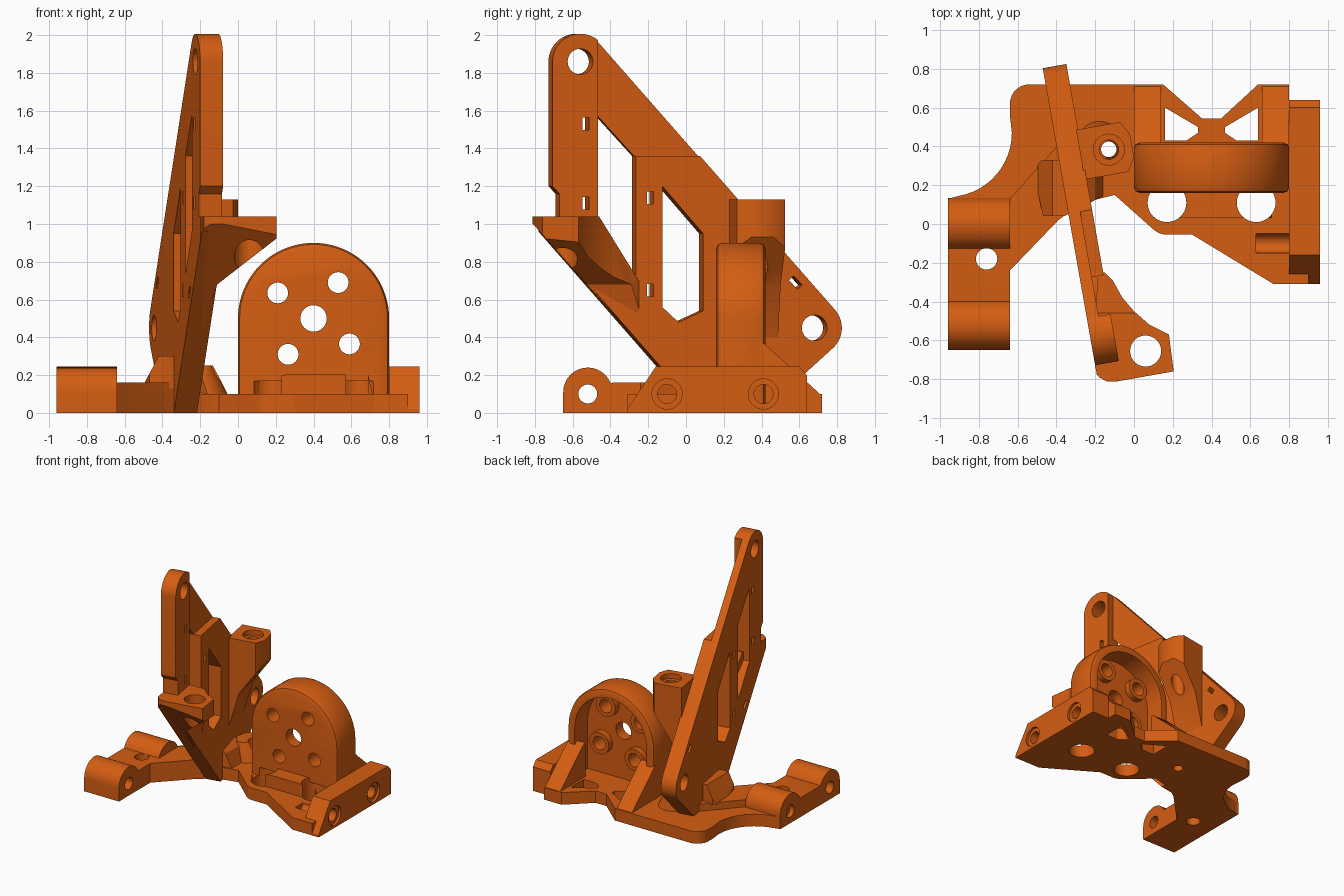
import bpy, bmesh, math
from mathutils import Matrix

orange = bpy.data.materials.new("orange plastic")
orange.diffuse_color = (0.66, 0.11, 0.006, 1)
TILT = Matrix.Rotation(math.radians(10), 4, 'Z')


def prism(name, pts, axis, a, b, bevel=0.0):
    """Extrude a profile along an axis: x -> (y, z), y -> (x, z), z -> (x, y)."""
    place = {'x': lambda p, t: (t, p[0], p[1]),
             'y': lambda p, t: (p[0], t, p[1]),
             'z': lambda p, t: (p[0], p[1], t)}[axis]
    bm = bmesh.new()
    lo = [bm.verts.new(place(p, a)) for p in pts]
    hi = [bm.verts.new(place(p, b)) for p in pts]
    caps = [bm.faces.new(lo), bm.faces.new(hi)]
    n = len(pts)
    for i in range(n):
        bm.faces.new((lo[i], lo[(i + 1) % n], hi[(i + 1) % n], hi[i]))
    bmesh.ops.recalc_face_normals(bm, faces=bm.faces)
    if bevel:
        rim = [e for f in caps for e in f.edges if max(v.co.z for v in e.verts) > 0.01]
        bmesh.ops.bevel(bm, geom=rim, offset=bevel, segments=2, profile=0.5, affect='EDGES')
    me = bpy.data.meshes.new(name)
    bm.to_mesh(me)
    bm.free()
    me.materials.append(orange)
    ob = bpy.data.objects.new(name, me)
    bpy.context.collection.objects.link(ob)
    return ob


def arc(cx, cy, r, a0, a1, n=16):
    return [(cx + r * math.cos(math.radians(a0 + (a1 - a0) * i / n)),
             cy + r * math.sin(math.radians(a0 + (a1 - a0) * i / n))) for i in range(n + 1)]


def rod(cx, cy, r, axis, a, b, n=32):
    return prism("cutter", arc(cx, cy, r, 0, 360, n)[:-1], axis, a, b)


def boolean(ob, tools, op='DIFFERENCE'):
    """Apply a boolean with each tool in turn, then drop the tools."""
    for t in tools:
        m = ob.modifiers.new("cut", 'BOOLEAN')
        m.operation, m.object, m.solver = op, t, 'EXACT'
        dg = bpy.context.evaluated_depsgraph_get()
        me = bpy.data.meshes.new_from_object(ob.evaluated_get(dg))
        ob.modifiers.clear()
        ob.data = me
        bpy.data.objects.remove(t)


def tilt(ob):
    ob.data.transform(TILT)


# base plate with concave rear corner, rear notch and two open windows
outline = ([(-0.94, 0.135)] + arc(-0.96, 0.47, 0.33, -80, 0, 12) + [(-0.64, 0.56)]
           + arc(-0.54, 0.62, 0.1, 170, 90, 6)
           + [(0.15, 0.72), (0.35, 0.545), (0.45, 0.545), (0.64, 0.72), (0.8, 0.72), (0.8, 0.64),
              (0.9, 0.64), (0.9, -0.31), (0.72, -0.31), (0.3, -0.055)]
           + arc(0.17, 0.05, 0.105, 270, 225, 5)
           + [(-0.1, 0.15), (-0.3, 0.1), (-0.39, 0.02), (-0.64, -0.24), (-0.9, -0.24)])
base = prism("base_plate", outline, 'z', 0, 0.1)
windows = []
for s in (-1, 1):
    tri = [(0.24, 0.43), (0.24, 0.6), (0.07, 0.5), (0.07, 0.47), (0.13, 0.43)]
    windows.append(prism("cutter", [(0.4 + s * x, y) for x, y in tri], 'z', -0.1, 0.3))
boolean(base, windows + [rod(x, 0.11, 0.1, 'z', -0.1, 0.3) for x in (0.17, 0.63)]
        + [rod(-0.13, 0.385, 0.04, 'z', -0.1, 0.3), rod(-0.76, -0.18, 0.055, 'z', -0.1, 0.3),
           rod(-0.1, 0.1, 0.05, 'x', 0.63, 1.1), rod(0.41, 0.1, 0.05, 'x', 0.7, 1.1)])

# left hinge block: two barrels joined by a flat saddle
hinge = prism("left_hinge",
              [(-0.65, 0)] + arc(-0.52, 0.11, 0.13, 180, 22, 14) + [(-0.385, 0.16), (-0.135, 0.16)]
              + arc(0.0, 0.11, 0.135, 158, 0, 14) + [(0.135, 0)], 'x', -0.96, -0.64)
boolean(hinge, [rod(-0.52, 0.1, 0.05, 'x', -1.1, -0.5), rod(0.0, 0.1, 0.05, 'x', -1.1, -0.5),
                rod(-0.76, -0.18, 0.055, 'z', -0.1, 0.3)])

# raised arm from the hinge to the blade, with a ramp
prism("hinge_arm", [(-0.64, -0.24), (-0.64, 0.13), (-0.38, 0.42), (-0.25, 0.3), (-0.28, 0.1),
                    (-0.39, 0.02)], 'z', 0, 0.16)
ramp = prism("blade_ramp", [(-0.5, 0.15), (-0.42, 0.3), (-0.3, 0.3), (-0.2, 0.22), (-0.16, 0.1)],
             'y', 0.04, 0.33)
boolean(ramp, [prism("cutter", [(-0.52, 0.28), (-0.45, -0.05), (-0.36, 0.04), (-0.15, 0.15),
                                (-0.15, 0.36), (-0.38, 0.44)], 'z', 0, 0.5)], 'INTERSECT')

# right hinge block with countersunk holes
block = prism("right_hinge", [(-0.31, 0), (-0.31, 0.02), (-0.16, 0.245), (0.6, 0.245),
                              (0.64, 0.2), (0.64, 0)], 'x', 0.8, 0.96)
boolean(block, [rod(y, 0.1, r, 'x', a, 1.1) for y in (-0.1, 0.41) for r, a in ((0.05, 0.7), (0.08, 0.94))])

# round motor mount, hollow at the back
mount = prism("motor_mount", [(0, 0)] + arc(0.4, 0.5, 0.4, 180, 0, 40) + [(0.8, 0)],
              'y', 0.16, 0.42, 0.03)
pocket = prism("cutter", [(0.07, 0.1)] + arc(0.4, 0.5, 0.33, 180, 0, 32) + [(0.73, 0.1)], 'y', 0.25, 0.6)
bolts = [(0.21, 0.635), (0.53, 0.69), (0.265, 0.31), (0.59, 0.365)]
boolean(mount, [pocket, rod(0.4, 0.5, 0.07, 'y', 0, 0.6)]
        + [rod(x, z, 0.055, 'y', 0, 0.6) for x, z in bolts]
        + [rod(x, 0.11, 0.1, 'z', -0.1, 0.17) for x in (0.17, 0.63)])
for x, z in bolts:
    boss = rod(x, z, 0.09, 'y', 0.24, 0.3)
    boss.name = "bolt_boss"
    boolean(boss, [rod(x, z, 0.055, 'y', 0.1, 0.4)])

# raised lip before the mount and sloping gussets behind it
lip = prism("mount_lip", [(0.1, 0.05), (0.1, 0.16), (0.26, 0.205), (0.54, 0.205), (0.69, 0.2),
                          (0.72, 0.05)], 'y', 0.03, 0.18)
boolean(lip, [rod(x, 0.11, 0.1, 'z', -0.1, 0.4) for x in (0.17, 0.63)])
for x0, x1 in ((0.0, 0.14), (0.66, 0.8)):
    gusset = prism("mount_gusset", [(0.38, 0), (0.72, 0), (0.72, 0.09), (0.6, 0.2), (0.41, 0.37),
                                    (0.38, 0.38)], 'x', x0, x1)
    boolean(gusset, [rod(0.41, 0.1, 0.05, 'x', 0.7, 1.1)])


# slanted blade: shaped in its own frame, then turned about z
def along(pts):
    return [((y + 0.045) / 0.985, z) for y, z in pts]


X0, X1 = -0.324, -0.2
blade = prism("blade", along(
    arc(-0.57, 1.86, 0.147, 42, 180, 18)
    + [(-0.717, 1.2), (-0.68, 1.16), (-0.68, 1.04), (-0.77, 1.04), (-0.77, 0.96), (-0.14, 0.24),
       (0.07, 0), (0.39, 0)] + arc(0.67, 0.45, 0.145, -48, 42, 14)), 'x', X0, X1)
holes = [
    [(-0.475, 1.58), (-0.275, 1.36), (-0.275, 0.73), (-0.475, 0.97)],
    [(-0.135, 1.2), (0.08, 0.95), (0.08, 0.54), (-0.05, 0.48), (-0.135, 0.56)]]
for y, z, deg in ((-0.54, 1.53, 0), (-0.54, 1.11, 0), (-0.2, 1.14, 0), (-0.2, 0.65, 0),
                  (-0.4, 0.64, 42), (0.57, 0.69, 42)):
    c, s = math.cos(math.radians(deg)), math.sin(math.radians(deg))
    holes.append([(y + c * a - s * b, z + s * a + c * b)
                  for a, b in ((-0.017, -0.033), (0.017, -0.033), (0.017, 0.033), (-0.017, 0.033))])
tools = [prism("cutter", along(h), 'x', -0.6, 0.2) for h in holes]
tools += [rod((y + 0.045) / 0.985, z, 0.068, 'x', -0.6, 0.2) for y, z in ((-0.57, 1.86), (0.67, 0.45))]
# thinner upper strip
tools.append(prism("cutter", along([(-0.475, 2.1), (-0.475, 1.5), (-0.275, 1.36), (0.2, 1.36),
                                    (0.2, 2.1)]), 'x', -0.262, 0.2))
boolean(blade, tools)
tilt(blade)

# shelf bracket with a scooped rear edge and slanted underside
shelf = prism("shelf", [(-0.2, -0.74), (-0.18, -0.79), (-0.14, -0.812), (-0.09, -0.812), (0.205, -0.76),
                        (0.18, -0.57), (0.08, -0.52), (0.0, -0.45), (-0.06, -0.38), (-0.11, -0.29),
                        (-0.15, -0.25), (-0.19, -0.25)], 'z', 0.4, 1.04)
boolean(shelf, [prism("cutter", [(-0.9, 1.2), (-0.55, 1.2), (-0.46, 1.04), (-0.25, 0.7), (-0.25, 0.37),
                                 (-0.81, 1.0), (-0.9, 1.0)], 'x', -1, 1),
                prism("cutter", [(-0.5, 1.2), (0.5, 1.2), (0.5, 1.15), (0.2, 0.92), (-0.11, 0.68),
                                 (-0.2, 0.4), (-0.5, 0.4)], 'y', -1, 0)], 'INTERSECT')
boolean(shelf, [rod(0.06, -0.655, 0.08, 'z', 0, 1.3)])

# screw post on the blade with tapered foot
post = prism("screw_post", [(-0.25, 1.13), (0.06, 1.13), (0.06, 0.93), (-0.12, 0.68), (-0.2, 0.4),
                            (-0.25, 0.4)], 'y', 0.27, 0.53)
boolean(post, [prism("cutter", [(-0.21, 0.27), (0.02, 0.27), (0.06, 0.34), (0.06, 0.46), (0.02, 0.53),
                                (-0.21, 0.53)], 'z', 0, 2)], 'INTERSECT')
boolean(post, [rod(-0.061, 0.4, 0.05, 'z', 0, 2), rod(-0.061, 0.4, 0.08, 'z', 1.09, 2)])
tilt(post)

# conical foot where the blade meets the base
foot = rod(-0.17, 0.4, 0.14, 'z', 0.05, 0.25)
foot.name = "blade_foot"
for v in foot.data.vertices:
    if v.co.z > 0.2:
        v.co.x = -0.2 + (v.co.x + 0.17) * 0.5
        v.co.y = 0.4 + (v.co.y - 0.4) * 0.7
boolean(foot, [rod(-0.13, 0.385, 0.04, 'z', -0.1, 0.5)])

# smooth the round faces, keep hard edges
for ob in bpy.context.scene.objects:
    ob.select_set(True)
    bpy.context.view_layer.objects.active = ob
bpy.ops.object.shade_smooth_by_angle(angle=math.radians(30))
